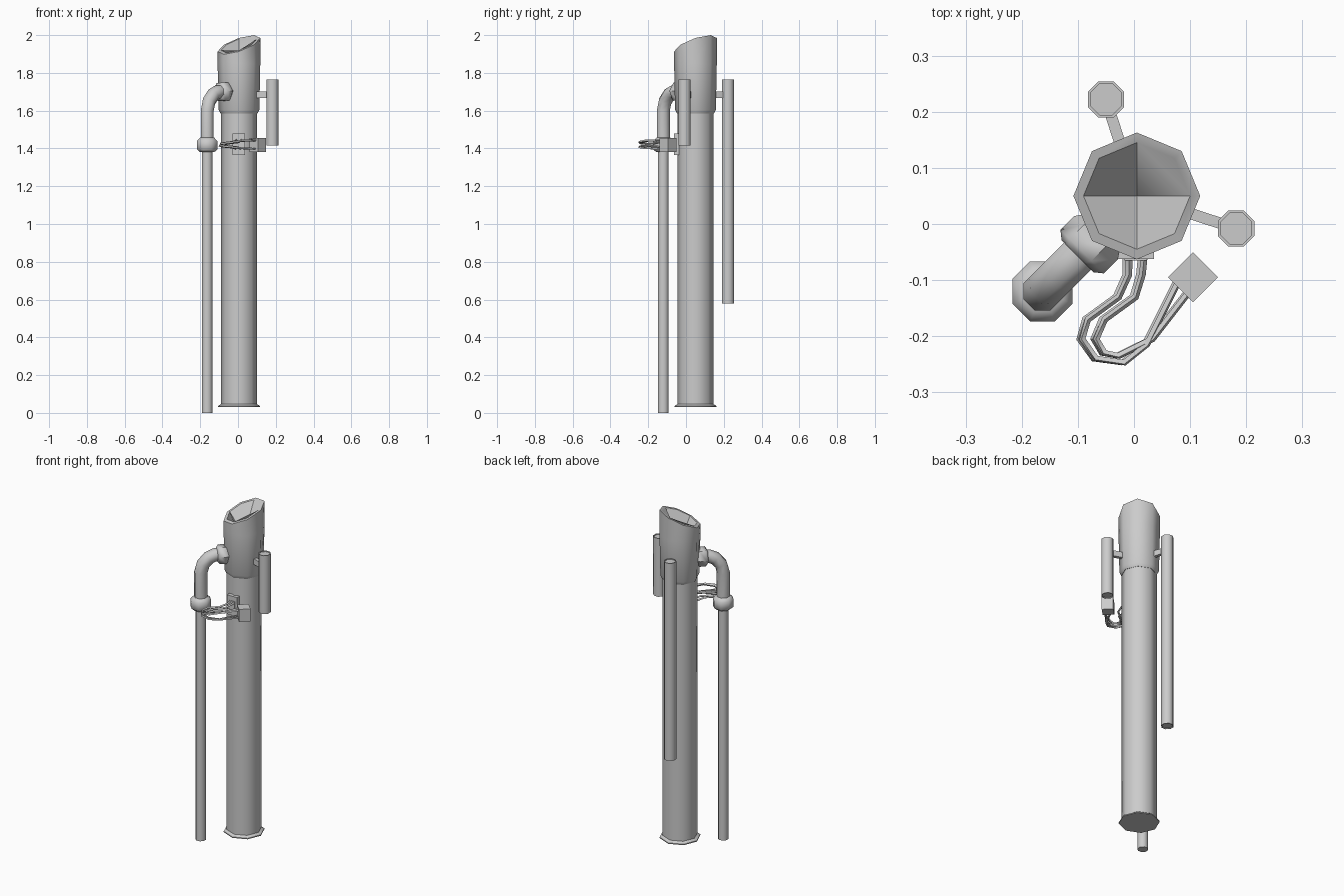
import bpy, bmesh, math
from mathutils import Vector

cube = bpy.data.objects.get("Cube")
if cube:
    bpy.data.objects.remove(cube, do_unlink=True)

grey = bpy.data.materials.new("plain grey")
grey.use_nodes = True
grey.diffuse_color = (0.6, 0.6, 0.6, 1)
grey.node_tree.nodes["Principled BSDF"].inputs["Base Color"].default_value = (0.6, 0.6, 0.6, 1)

CX, CY = 0.005, 0.05            # axis of the main column
DIAG = Vector((1, 1, 0)).normalized()


def finish(name, bm, smooth=True):
    bmesh.ops.recalc_face_normals(bm, faces=bm.faces)
    mesh = bpy.data.meshes.new(name)
    bm.to_mesh(mesh)
    bm.free()
    mesh.materials.append(grey)
    obj = bpy.data.objects.new(name, mesh)
    bpy.context.collection.objects.link(obj)
    if smooth:
        bpy.ops.object.select_all(action='DESELECT')
        obj.select_set(True)
        bpy.context.view_layer.objects.active = obj
        bpy.ops.object.shade_smooth_by_angle(angle=math.radians(50))
    return obj


def bridge(bm, rings):
    for a, b in zip(rings, rings[1:]):
        n = len(a)
        for i in range(n):
            bm.faces.new((a[i], a[(i + 1) % n], b[(i + 1) % n], b[i]))


def lathe(name, profile, x, y, sides=8, turn=0.0):
    """Turned part from (radius, height) pairs, closed at both ends."""
    bm = bmesh.new()
    rings = []
    for r, z in profile:
        angles = [turn + math.tau * i / sides for i in range(sides)]
        rings.append([bm.verts.new((x + r * math.cos(a), y + r * math.sin(a), z)) for a in angles])
    bridge(bm, rings)
    bm.faces.new(rings[0])
    bm.faces.new(rings[-1])
    return finish(name, bm)


def sweep(name, points, radii, sides=8):
    """Tube along a path, with one radius or one per point."""
    pts = [Vector(p) for p in points]
    if not isinstance(radii, (list, tuple)):
        radii = [radii] * len(pts)
    bm = bmesh.new()
    rings = []
    side = None
    for i, p in enumerate(pts):
        t = (pts[min(i + 1, len(pts) - 1)] - pts[max(i - 1, 0)]).normalized()
        if side is None:
            side = t.orthogonal()
        side = (side - t * side.dot(t)).normalized()
        other = t.cross(side)
        angles = [math.tau * (k + 0.5) / sides for k in range(sides)]
        rings.append([bm.verts.new(p + radii[i] * (side * math.cos(a) + other * math.sin(a))) for a in angles])
    bridge(bm, rings)
    bm.faces.new(rings[0])
    bm.faces.new(rings[-1])
    return finish(name, bm)


def box(name, centre, size, turn=0.0):
    bm = bmesh.new()
    bmesh.ops.create_cube(bm, size=1)
    c, s = math.cos(turn), math.sin(turn)
    for v in bm.verts:
        x, y, z = (v.co[i] * size[i] for i in range(3))
        v.co = Vector(centre) + Vector((x * c - y * s, x * s + y * c, z))
    return finish(name, bm, False)


# Main column with flared foot
lathe("main_column", [(0.112, 0.03), (0.112, 0.036), (0.096, 0.046), (0.096, 1.62)], CX, CY)

# Head: octagonal sleeve with slanted mouth and faceted funnel
bm = bmesh.new()
rings = []
for r, z in [(0.098, 1.585), (0.108, 1.605), (0.113, 1.85), (0.113, None), (0.095, None)]:
    ring = []
    for i in range(8):
        d = Vector((math.cos(i * math.tau / 8), math.sin(i * math.tau / 8), 0)) * r
        height = z if z else 1.949 + 0.45 * d.dot(DIAG)
        ring.append(bm.verts.new((CX + d.x, CY + d.y, height)))
    rings.append(ring)
bridge(bm, rings)
bm.faces.new(rings[0])
tip = bm.verts.new((CX, CY, 1.8))
for i in range(0, 8, 2):
    mouth = rings[-1]
    bm.faces.new((mouth[i], mouth[i + 1], mouth[(i + 2) % 8], tip))
finish("slanted_head", bm)

# Side pipe, its coupling ring, elbow and head collar
PX, PY = -0.163, -0.12
lathe("side_pipe", [(0.03, 0), (0.03, 1.42)], PX, PY, turn=math.pi / 8)
lathe("coupling_ring", [(0.04, 1.38), (0.058, 1.395), (0.058, 1.44), (0.04, 1.457)], PX, PY, turn=math.pi / 8)
base = Vector((PX, PY, 0))
elbow = [(0, 1.43), (0, 1.6), (0.014, 1.65), (0.045, 1.685), (0.08, 1.7), (0.15, 1.7)]
sweep("elbow_pipe", [base + DIAG * d + Vector((0, 0, z)) for d, z in elbow], 0.037)
collar = [(0.088, 0.04), (0.1, 0.055), (0.135, 0.055), (0.15, 0.045)]
sweep("elbow_collar", [base + DIAG * d + Vector((0, 0, 1.7)) for d, _ in collar], [r for _, r in collar], 6)

# Hanging tubes with recessed ends, each on a flat bracket
for name, x, y, low in [("back", -0.05, 0.222, 0.58), ("left", 0.182, -0.008, 1.415)]:
    r, top = 0.035, 1.765
    lathe(name + "_tube", [(r - 0.005, low + 0.005), (r - 0.005, low), (r, low), (r, top),
                           (r - 0.005, top), (r - 0.005, top - 0.005)], x, y, turn=math.pi / 8)
    out = Vector((x - CX, y - CY))
    mid = Vector((CX, CY)) + out.normalized() * (out.length + 0.1) / 2
    box(name + "_bracket", (*mid, 1.685), (out.length - 0.1, 0.02, 0.034), math.atan2(out.y, out.x))

# Wall socket and loose plug block
box("wall_socket", (0.003, -0.05, 1.422), (0.066, 0.025, 0.115))
box("socket_face", (0.003, -0.061, 1.422), (0.04, 0.008, 0.06))
box("plug_block", (0.105, -0.095, 1.418), (0.063, 0.063, 0.076), math.pi / 4)

# Looping cables from socket to plug, in two pairs
outer = [(-0.012, -0.06), (-0.012, -0.09), (-0.03, -0.13), (-0.085, -0.17), (-0.095, -0.205),
         (-0.07, -0.24), (-0.02, -0.247), (0.02, -0.215), (0.075, -0.105)]
inner = [(0.015, -0.06), (0.012, -0.09), (0, -0.13), (-0.055, -0.17), (-0.07, -0.205),
         (-0.055, -0.23), (-0.03, -0.235), (0.03, -0.205), (0.1, -0.115)]
for pair, path in (("outer", outer), ("inner", inner)):
    for level, rise in (("upper", 0.02), ("lower", -0.015)):
        pts = []
        for i, (x, y) in enumerate(path):
            z = 1.418 + rise * math.cos(math.pi * i / (len(path) - 1)) ** 2
            pts.append((x + rise * 0.15, y, z + rise * 0.3))
        sweep(f"{pair}_{level}_cable", pts, 0.006, 4)
